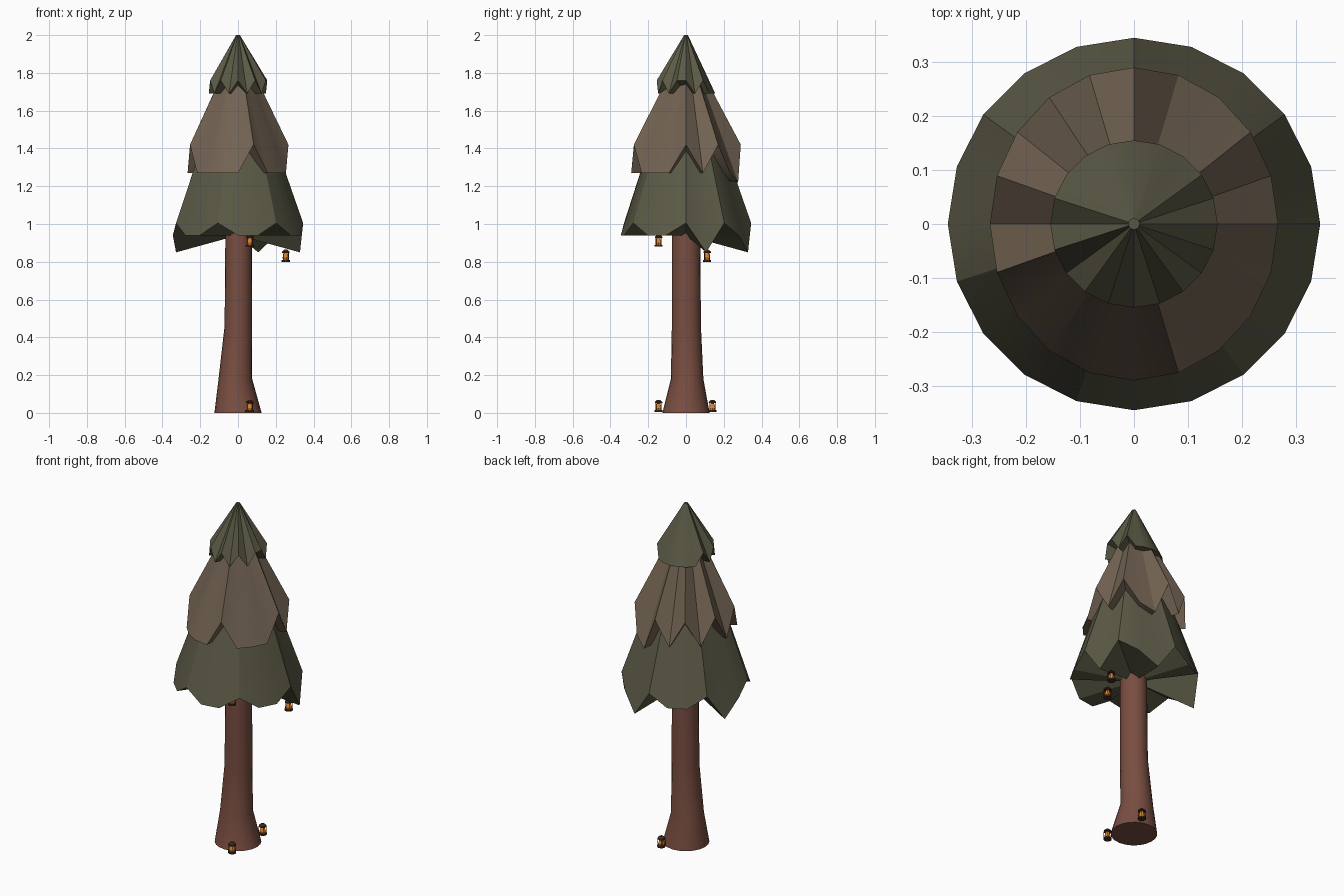
import bpy, bmesh
from math import sin, cos, pi, radians

if "Cube" in bpy.data.objects:
    bpy.data.objects.remove(bpy.data.objects["Cube"])


def material(name, rgb):
    m = bpy.data.materials.new(name)
    m.diffuse_color = (*rgb, 1)
    m.use_nodes = True
    m.node_tree.nodes["Principled BSDF"].inputs["Base Color"].default_value = m.diffuse_color
    return m


GREEN = material("dull_green", (0.105, 0.10, 0.06))
BROWN = material("dry_brown", (0.17, 0.125, 0.085))
BARK = material("bark", (0.19, 0.075, 0.052))
IRON = material("dark_iron", (0.06, 0.025, 0.015))
GLOW = material("orange_glow", (0.75, 0.22, 0.02))


def lofted(name, rings, mats, ring_mats=None, centres=(None, None), smooth=True):
    """Skin a list of vertex rings; cap each end with a fan or an n-gon."""
    bm = bmesh.new()
    vr = [[bm.verts.new(p) for p in r] for r in rings]
    n = len(vr[0])
    for k, (a, b) in enumerate(zip(vr, vr[1:])):
        for i in range(n):
            j = (i + 1) % n
            f = bm.faces.new((a[i], a[j], b[j], b[i]))
            f.material_index = ring_mats[k] if ring_mats else 0
    for ring, c in zip((vr[0][::-1], vr[-1]), centres):
        if c:
            mid = bm.verts.new(c)
            for i in range(n):
                bm.faces.new((ring[i], ring[(i + 1) % n], mid))
        else:
            bm.faces.new(ring)
    me = bpy.data.meshes.new(name)
    bm.to_mesh(me)
    bm.free()
    for m in mats:
        me.materials.append(m)
    ob = bpy.data.objects.new(name, me)
    bpy.context.collection.objects.link(ob)
    if smooth:
        bpy.ops.object.select_all(action='DESELECT')
        bpy.context.view_layer.objects.active = ob
        ob.select_set(True)
        bpy.ops.object.shade_smooth_by_angle(angle=radians(30))
    return ob


def ring(rx, ry, z, n=20, cx=0, cy=0):
    return [(cx + rx * cos(2 * pi * i / n), cy + ry * sin(2 * pi * i / n),
             z(i) if callable(z) else z) for i in range(n)]


# trunk, flared at the foot
lofted("trunk", [
    ring(0.125, 0.125, 0),
    ring(0.089, 0.086, 0.18, cx=-0.014, cy=0.006),
    ring(0.073, 0.077, 0.46, cx=0.002, cy=0.002),
    ring(0.070, 0.075, 1.05, cx=0.004)], [BARK])


# foliage tiers with ragged hems: notches are raised, drips hang lower
def tier(name, rx, ry, hem, notch, notches, drip, drips, top_r, top_z, mat):
    def z(i):
        return notch if i in notches else drip if i in drips else hem
    lofted(name, [ring(rx, ry, z), ring(top_r, top_r, top_z)], [mat],
           centres=((0, 0, hem), None))


tier("lower_foliage", 0.345, 0.345, 0.94, 1.005, {0, 2, 5, 8, 11, 14, 17},
     0.85, {1, 4, 9}, 0.13, 1.62, GREEN)
tier("middle_foliage", 0.267, 0.29, 1.27, 1.42, {0, 2, 5, 7, 9, 11, 16},
     1.22, {4}, 0.03, 1.91, BROWN)
tier("top_foliage", 0.155, 0.155, 1.69, 1.76, {0, 2, 9, 11, 13, 15, 17, 19},
     1.69, {}, 0.01, 2.0, GREEN)


# small lanterns: base, glowing glass, cap and thin posts
def lantern(name, x, y, z):
    profile = [(0.022, 0), (0.022, 0.009), (0.015, 0.010), (0.017, 0.022),
               (0.009, 0.046), (0.021, 0.047), (0.020, 0.054), (0.008, 0.064)]
    lofted(name + "_body", [ring(r, r, z + h, 10, x, y) for r, h in profile],
           [IRON, GLOW], [0, 0, 1, 1, 0, 0, 0], smooth=False)
    for k in range(4):
        a = pi / 4 + k * pi / 2
        px, py = x + 0.020 * cos(a), y + 0.020 * sin(a)
        lofted(f"{name}_post_{k + 1}", [ring(0.0018, 0.0018, z + h, 4, px, py)
                                        for h in (0.008, 0.048)], [IRON], smooth=False)


for k, p in enumerate([(0.063, -0.145, 0.005), (0.063, 0.14, 0.005),
                       (0.063, -0.145, 0.88), (0.253, 0.112, 0.80)]):
    lantern(f"lantern_{k + 1}", *p)
